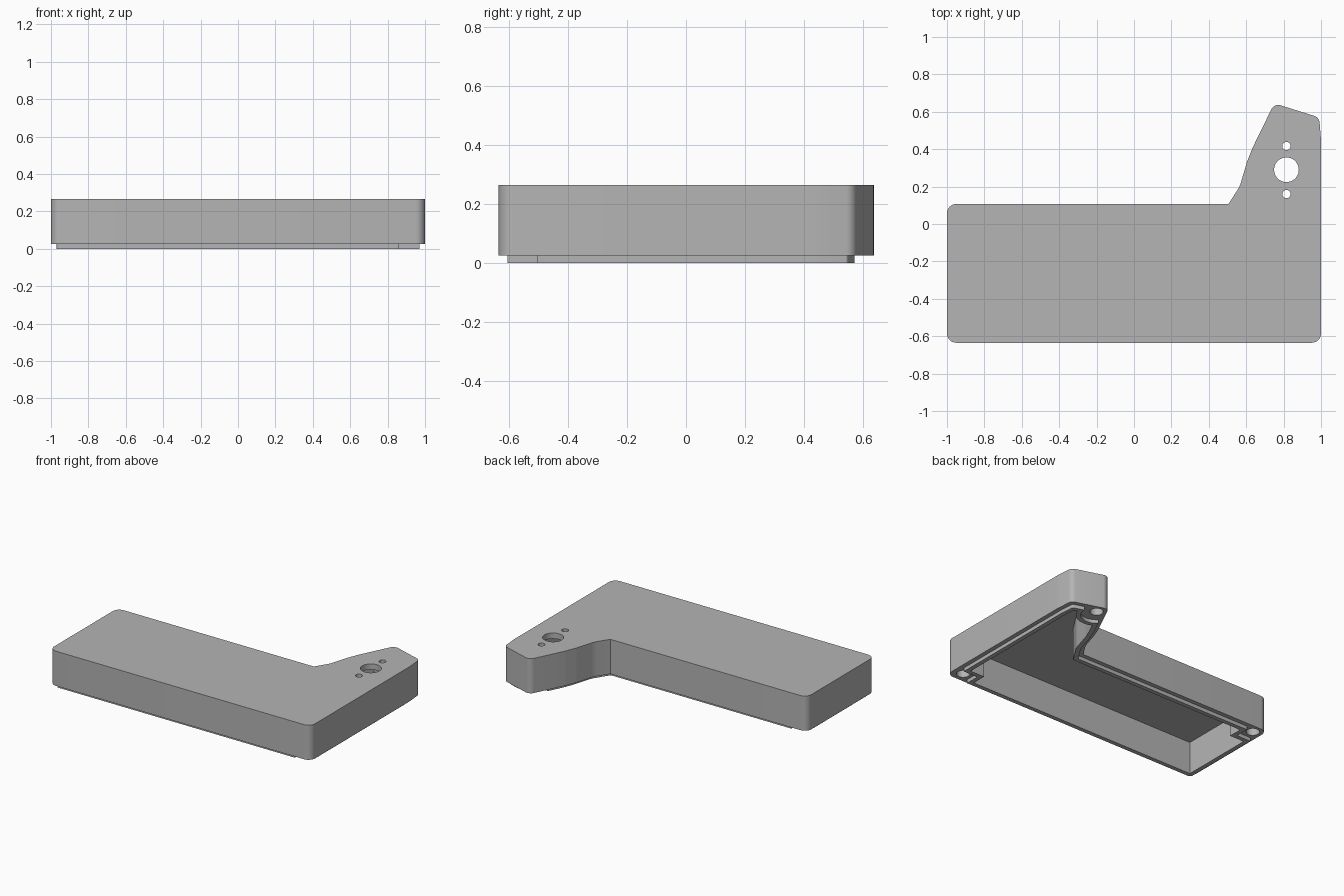
import bpy, bmesh, math
from mathutils import Vector

cube = bpy.data.objects.get("Cube")
if cube:
    bpy.data.objects.remove(cube, do_unlink=True)

grey = bpy.data.materials.new("plain grey")
grey.use_nodes = True
grey.diffuse_color = (0.46, 0.46, 0.46, 1)
grey.node_tree.nodes["Principled BSDF"].inputs["Base Color"].default_value = (0.46, 0.46, 0.46, 1)

# Plan of the case, counter-clockwise: x, y, corner radius
PLAN = [(-1, -.635, .05), (1, -.635, .05), (1, .45, .3), (.99, .57, .04),
        (.75, .645, .04), (.635, .41, .15), (.605, .335, .15), (.565, .2, .15),
        (.505, .107, 0), (-1, .107, .05)]


def outline(inset):
    """Plan moved inwards by a distance, with rounded corners."""
    n = len(PLAN)
    src = [Vector(p[:2]) for p in PLAN]
    pts = []
    for i in range(n):
        a = (src[i] - src[i - 1]).normalized()
        b = (src[(i + 1) % n] - src[i]).normalized()
        na, nb = Vector((-a.y, a.x)), Vector((-b.y, b.x))
        pts.append(src[i] + (na + nb) * inset / (1 + na.dot(nb)))
    out = []
    for i, p in enumerate(pts):
        r = PLAN[i][2]
        if r < .1:
            r -= inset
        if r <= .001:
            out.append(p)
            continue
        a = (pts[i - 1] - p).normalized()
        b = (pts[(i + 1) % n] - p).normalized()
        half = a.angle(b) / 2
        t = r / math.tan(half)
        centre = p + (a + b).normalized() * r / math.sin(half)
        start = p + a * t - centre
        sweep = start.angle_signed(p + b * t - centre)
        for k in range(9):
            ang = -sweep * k / 8
            c, s = math.cos(ang), math.sin(ang)
            out.append(centre + Vector((start.x * c - start.y * s, start.x * s + start.y * c)))
    return out


def prism(name, pts, z0, z1):
    bm = bmesh.new()
    face = bm.faces.new([bm.verts.new((p[0], p[1], z0)) for p in pts])
    top = bmesh.ops.extrude_face_region(bm, geom=[face])["geom"]
    verts = [v for v in top if isinstance(v, bmesh.types.BMVert)]
    bmesh.ops.translate(bm, verts=verts, vec=(0, 0, z1 - z0))
    bmesh.ops.recalc_face_normals(bm, faces=bm.faces)
    mesh = bpy.data.meshes.new(name)
    bm.to_mesh(mesh)
    bm.free()
    mesh.materials.append(grey)
    ob = bpy.data.objects.new(name, mesh)
    bpy.context.collection.objects.link(ob)
    return ob


def disc(x, y, r, n=40):
    return [(x + r * math.cos(math.tau * k / n), y + r * math.sin(math.tau * k / n)) for k in range(n)]


def rect(x0, x1, y0, y1):
    return [(x0, y0), (x1, y0), (x1, y1), (x0, y1)]


def combine(target, tool, operation="DIFFERENCE"):
    mod = target.modifiers.new("cut", "BOOLEAN")
    mod.object, mod.operation, mod.solver = tool, operation, "EXACT"
    bpy.context.view_layer.objects.active = target
    bpy.ops.object.modifier_apply(modifier=mod.name)
    bpy.data.objects.remove(tool, do_unlink=True)


def spare_bosses(target, grow):
    """Keep the three screw bosses clear of a lip or cavity solid."""
    for pts in (rect(.86 - grow, 1.2, -.9, -.505 + grow),
                rect(-1.2, -.86 + grow, -.02 - grow, .3),
                disc(.785, .57, .1 + grow)):
        combine(target, prism("boss_area", pts, -.3, .4))


# Outer shell with a stepped lip underneath
case = prism("case_shell", outline(0), .025, .265)
lip = prism("lip", outline(.03), 0, .06)
spare_bosses(lip, 0)
combine(case, lip, "UNION")

# Hollow inside, open at the bottom
cavity = prism("cavity", outline(.06), -.1, .225)
spare_bosses(cavity, .03)
combine(case, cavity)

# Blind screw holes in the bosses
for x, y in ((.925, -.565), (-.935, .045), (.785, .57)):
    combine(case, prism("screw_hole", disc(x, y, .042), -.1, .17))

# Round opening and its two fixing holes in the wing
for y, r in ((.29, .066), (.417, .022), (.16, .022)):
    combine(case, prism("wing_hole", disc(.815, y, r), .1, .4))

bpy.ops.object.select_all(action="DESELECT")
case.select_set(True)
bpy.context.view_layer.objects.active = case
bpy.ops.object.shade_smooth_by_angle(angle=math.radians(30))
